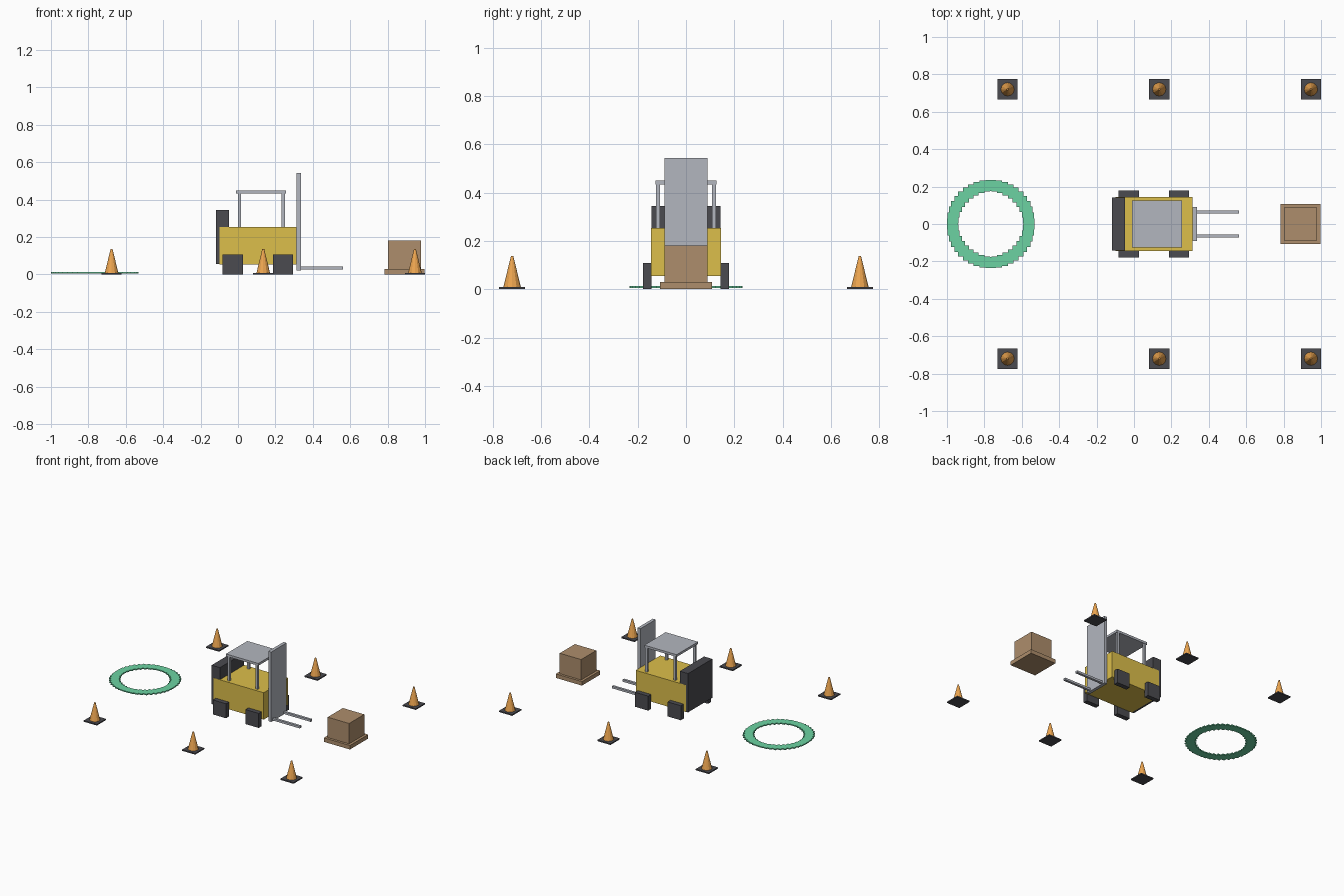
import bpy, bmesh
from math import cos, sin, tau
from mathutils import Matrix, Vector

if "Cube" in bpy.data.objects:
    bpy.data.objects.remove(bpy.data.objects["Cube"])


def material(name, rgb):
    m = bpy.data.materials.new(name)
    m.diffuse_color = (*rgb, 1)
    m.use_nodes = True
    m.node_tree.nodes["Principled BSDF"].inputs["Base Color"].default_value = m.diffuse_color
    return m


YELLOW = material("yellow_paint", (0.72, 0.52, 0.07))
DARK = material("dark_rubber", (0.07, 0.07, 0.08))
STEEL = material("steel", (0.45, 0.47, 0.52))
WOOD = material("wood", (0.42, 0.27, 0.15))
ORANGE = material("orange_plastic", (0.85, 0.38, 0.08))
GREEN = material("green_marking", (0.15, 0.65, 0.36))


def finish(name, bm, mat):
    mesh = bpy.data.meshes.new(name)
    bm.to_mesh(mesh)
    bm.free()
    mesh.materials.append(mat)
    obj = bpy.data.objects.new(name, mesh)
    bpy.context.collection.objects.link(obj)
    return obj


def add_box(bm, x, y, z):
    """Box from (min, max) ranges on each axis."""
    size = Vector((x[1] - x[0], y[1] - y[0], z[1] - z[0]))
    mid = Vector((sum(x) / 2, sum(y) / 2, sum(z) / 2))
    bmesh.ops.create_cube(bm, size=1, matrix=Matrix.Translation(mid) @ Matrix.Diagonal((*size, 1)))


def box(name, mat, x, y, z):
    bm = bmesh.new()
    add_box(bm, x, y, z)
    return finish(name, bm, mat)


# Forklift body, rear counterweight, mast and roof
box("body", YELLOW, (-0.10, 0.313), (-0.144, 0.144), (0.054, 0.254))
box("counterweight", DARK, (-0.117, -0.049), (-0.143, 0.143), (0.055, 0.344))
box("mast", STEEL, (0.313, 0.337), (-0.09, 0.09), (0.022, 0.543))
box("roof", STEEL, (-0.011, 0.256), (-0.126, 0.126), (0.433, 0.45))

# Wheels, roof posts and forks, mirrored left and right
for side, s in (("right", -1), ("left", 1)):
    def span(a, b):
        return tuple(sorted((s * a, s * b)))
    for end, wx, px in (("rear", -0.028, 0.008), ("front", 0.241, 0.241)):
        box(f"{end}_{side}_wheel", DARK, (wx - 0.054, wx + 0.054), span(0.143, 0.178), (0, 0.108))
        box(f"{end}_{side}_post", STEEL, (px - 0.009, px + 0.009), span(0.108, 0.125), (0.25, 0.435))
    box(f"{side}_fork", STEEL, (0.335, 0.561), span(0.055, 0.073), (0.027, 0.043))

# Crate on its pallet
box("pallet", WOOD, (0.783, 0.998), (-0.107, 0.107), (0, 0.03))
box("crate", WOOD, (0.802, 0.979), (-0.089, 0.089), (0.03, 0.182))

# Target ring made of small square tiles
bm = bmesh.new()
for i in range(40):
    cx, cy = -0.766 + 0.205 * cos(tau * i / 40), 0.205 * sin(tau * i / 40)
    add_box(bm, (cx - 0.029, cx + 0.029), (cy - 0.029, cy + 0.029), (0.005, 0.013))
finish("target_ring", bm, GREEN)

# Two rows of traffic cones
for i, x in enumerate((-0.676, 0.135, 0.946)):
    for side, y in (("right", -0.72), ("left", 0.72)):
        box(f"{side}_cone_base_{i + 1}", DARK, (x - 0.054, x + 0.054), (y - 0.054, y + 0.054), (0, 0.009))
        bm = bmesh.new()
        bmesh.ops.create_cone(bm, cap_ends=True, segments=12, radius1=0.036, radius2=0.005,
                              depth=0.128, matrix=Matrix.Translation((x, y, 0.073)))
        finish(f"{side}_cone_{i + 1}", bm, ORANGE)
